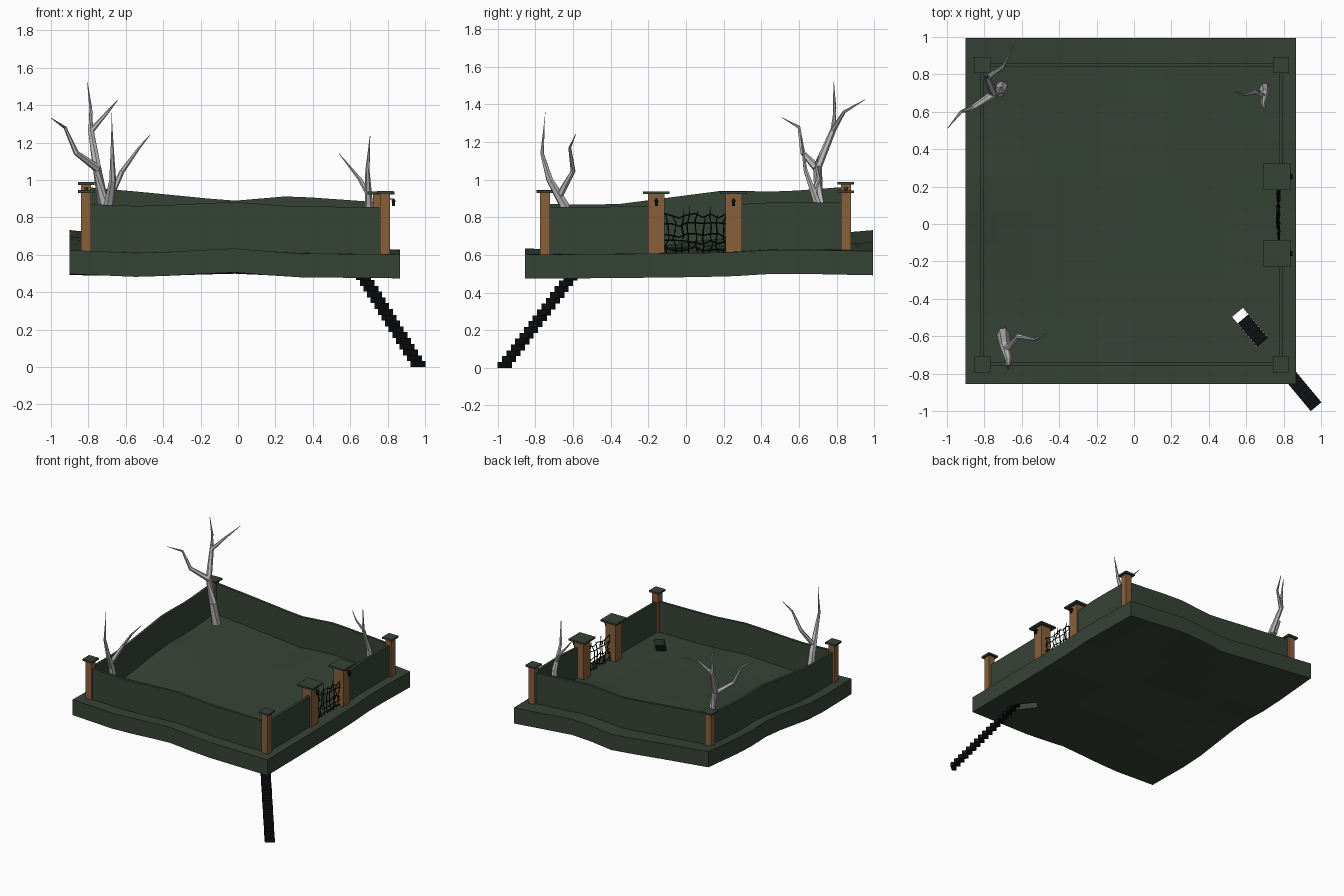
import bpy, bmesh, math, random
from mathutils import Vector, Matrix

if "Cube" in bpy.data.objects:
    bpy.data.objects.remove(bpy.data.objects["Cube"])

random.seed(4)

def material(name, rgb):
    m = bpy.data.materials.new(name)
    m.diffuse_color = (*rgb, 1)
    m.use_nodes = True
    m.node_tree.nodes["Principled BSDF"].inputs["Base Color"].default_value = m.diffuse_color
    return m

GREEN = material("dark_moss_green", (0.037, 0.056, 0.037))
BROWN = material("pillar_brown", (0.25, 0.115, 0.044))
GREY = material("dead_wood_grey", (0.50, 0.49, 0.49))
BLACK = material("iron_black", (0.004, 0.005, 0.006))

def finish(name, bm, mat):
    bmesh.ops.recalc_face_normals(bm, faces=bm.faces)
    me = bpy.data.meshes.new(name)
    bm.to_mesh(me)
    bm.free()
    me.materials.append(mat)
    ob = bpy.data.objects.new(name, me)
    bpy.context.collection.objects.link(ob)
    return ob

def box(bm, centre, size, angle=0):
    m = Matrix.Translation(centre) @ Matrix.Rotation(angle, 4, 'Z') @ Matrix.Diagonal((*size, 1))
    bmesh.ops.create_cube(bm, size=1, matrix=m)

def tube(bm, pts, radii, sides=6):
    pts = [Vector(p) for p in pts]
    rings = []
    for i, p in enumerate(pts):
        d = pts[min(i + 1, len(pts) - 1)] - pts[max(i - 1, 0)]
        q = d.to_track_quat('Z', 'Y')
        rings.append([bm.verts.new(p + q @ Vector((radii[i] * math.cos(a), radii[i] * math.sin(a), 0)))
                      for a in (math.tau * k / sides for k in range(sides))])
    for a, b in zip(rings, rings[1:]):
        for k in range(sides):
            n = (k + 1) % sides
            bm.faces.new((a[k], a[n], b[n], b[k]))
    bm.faces.new(rings[0][::-1])
    bm.faces.new(rings[-1])

# Rolling ground height, interpolated from a coarse control grid
GX = [-0.90, -0.50, -0.03, 0.28, 0.865]
GY = [-0.855, -0.38, 0.20, 0.50, 0.995]
GZ = [[0.625, 0.608, 0.635, 0.608, 0.602],
      [0.618, 0.615, 0.625, 0.615, 0.605],
      [0.700, 0.665, 0.640, 0.630, 0.612],
      [0.690, 0.670, 0.640, 0.645, 0.630],
      [0.732, 0.690, 0.637, 0.672, 0.620]]

def locate(grid, v):
    v = min(max(v, grid[0]), grid[-1])
    i = max(k for k in range(len(grid) - 1) if grid[k] <= v)
    return i, (v - grid[i]) / (grid[i + 1] - grid[i])

def ground(x, y):
    i, s = locate(GX, x)
    j, t = locate(GY, y)
    low = GZ[j][i] * (1 - s) + GZ[j][i + 1] * s
    high = GZ[j + 1][i] * (1 - s) + GZ[j + 1][i + 1] * s
    return low * (1 - t) + high * t

# Ground slab
def spread(a, b, n):
    return [a + (b - a) * k / n for k in range(n + 1)]

bm = bmesh.new()
xs, ys = spread(GX[0], GX[-1], 10), spread(GY[0], GY[-1], 10)
grid = [[bm.verts.new((x, y, ground(x, y) - 0.128)) for x in xs] for y in ys]
faces = [bm.faces.new((grid[j][i], grid[j][i + 1], grid[j + 1][i + 1], grid[j + 1][i]))
         for j in range(10) for i in range(10)]
up = bmesh.ops.extrude_face_region(bm, geom=faces, use_keep_orig=True)
for v in up["geom"]:
    if isinstance(v, bmesh.types.BMVert):
        v.co.z += 0.128
slab = finish("ground_slab", bm, GREEN)

# Stair opening cut through the slab
stair_dir = Vector((-0.412, 0.495, 0)).normalized()
stair_angle = math.atan2(stair_dir.y, stair_dir.x)
bm = bmesh.new()
box(bm, (0.62, -0.552, 0.55), (0.208, 0.076, 0.6), stair_angle)
cutter = finish("stair_opening_cutter", bm, GREEN)
cutter.hide_render = True
mod = slab.modifiers.new("stair_opening", 'BOOLEAN')
mod.operation, mod.solver, mod.object = 'DIFFERENCE', 'EXACT', cutter
bpy.context.view_layer.objects.active = slab
bpy.ops.object.modifier_apply(modifier=mod.name)
bpy.data.objects.remove(cutter)

# Staircase of small overlapping blocks
bm = bmesh.new()
rise = 0.031
for k in range(20):
    z = (k + 0.5) * rise
    box(bm, Vector((0.962, -0.963, z)) + stair_dir * (k * rise * 0.976),
        (0.036, 0.074, rise), stair_angle)
finish("staircase", bm, BLACK)

# Enclosing walls following the ground
def wall(name, a, b, n, thick=0.02, height=0.25):
    bm = bmesh.new()
    a, b = Vector(a), Vector(b)
    side = (b - a).normalized().orthogonal() * thick / 2
    rings = []
    for k in range(n + 1):
        p = a.lerp(b, k / n)
        g = ground(p.x, p.y)
        rings.append([bm.verts.new((p.x + s * side.x, p.y + s * side.y, g + h))
                      for s, h in ((-1, -0.02), (1, -0.02), (1, height), (-1, height))])
    for r, q in zip(rings, rings[1:]):
        for i in range(4):
            j = (i + 1) % 4
            bm.faces.new((r[i], r[j], q[j], q[i]))
    bm.faces.new(rings[0])
    bm.faces.new(rings[-1])
    finish(name, bm, GREEN)

L, R, F, B = -0.812, 0.786, -0.75, 0.85
wall("front_wall", (L, F), (R, F), 12)
wall("back_wall", (L, B), (R, B), 12)
wall("left_wall", (L, F), (L, B), 12)
wall("right_wall_front", (R, F), (R, -0.15), 5)
wall("right_wall_back", (R, 0.26), (R, B), 5)

# Pillars with flat caps
def pillar(name, x, y, width, cap, top):
    base = ground(x, y) - 0.03
    bm = bmesh.new()
    box(bm, (x, y, (base + top - 0.012) / 2), (width, width, top - 0.012 - base))
    finish(name, bm, BROWN)
    bm = bmesh.new()
    box(bm, (x, y, top - 0.007), (cap, cap, 0.014))
    finish(name + "_cap", bm, GREEN)

for name, x, y, top in (("front_left", L, F, 0.945), ("front_right", R, F, 0.942),
                        ("back_left", L, B, 0.988), ("back_right", R, B, 0.942)):
    pillar(name + "_pillar", x, y, 0.054, 0.088, top)

# Gate pillars, each with a hanging lantern
for name, y in (("front", -0.158), ("back", 0.253)):
    pillar(name + "_gate_pillar", 0.765, y, 0.088, 0.143, 0.937)
    bm = bmesh.new()
    box(bm, (0.832, y, 0.872), (0.016, 0.016, 0.024))
    bmesh.ops.create_cone(bm, cap_ends=True, segments=4, radius1=0.02, radius2=0.003, depth=0.016,
                          matrix=Matrix.Translation((0.832, y, 0.892)) @ Matrix.Rotation(math.pi / 4, 4, 'Z'))
    tube(bm, [(0.805, y, 0.897), (0.834, y, 0.899)], [0.003, 0.003], 4)
    finish(name + "_lantern", bm, BLACK)

# Twisted iron gate: wavy uprights and crooked rails
bm = bmesh.new()
def jit(a):
    return random.uniform(-a, a)
for k in range(9):
    y = -0.10 + k * 0.0385
    top = 0.80 + 0.07 * random.random()
    tube(bm, [(0.772 + jit(0.01), y + jit(0.012), z) for z in spread(0.605, top, 5)], [0.0045] * 5 + [0.002], 4)
for z in (0.635, 0.665, 0.70, 0.76, 0.81):
    tube(bm, [(0.772 + jit(0.008), y, z + jit(0.014)) for y in spread(-0.12, 0.215, 8)], [0.004] * 9, 4)
finish("iron_gate", bm, BLACK)

# Dead trees: each limb is a tapered six-sided tube
def tree(name, limbs):
    bm = bmesh.new()
    for r, pts in limbs:
        n = len(pts) - 1
        tube(bm, pts, [r * (1 - k / n) + 0.0015 for k in range(n + 1)])
    finish(name, bm, GREY)

tree("back_left_tree", [
    (0.036, [(-0.70, 0.74, 0.60), (-0.72, 0.705, 0.87), (-0.755, 0.70, 1.07),
             (-0.787, 0.785, 1.27), (-0.787, 0.79, 1.38), (-0.805, 0.785, 1.52)]),
    (0.014, [(-0.787, 0.78, 1.26), (-0.70, 0.84, 1.36), (-0.645, 0.95, 1.425)]),
    (0.020, [(-0.75, 0.695, 1.06), (-0.865, 0.62, 1.145), (-0.925, 0.60, 1.28), (-0.998, 0.51, 1.33)])])
tree("front_left_tree", [
    (0.034, [(-0.70, -0.58, 0.58), (-0.69, -0.65, 0.87), (-0.67, -0.725, 1.0),
             (-0.672, -0.765, 1.14), (-0.675, -0.748, 1.36)]),
    (0.018, [(-0.68, -0.67, 0.92), (-0.62, -0.60, 1.045), (-0.53, -0.618, 1.17), (-0.468, -0.585, 1.243)])])
tree("back_right_tree", [
    (0.030, [(0.70, 0.73, 0.58), (0.70, 0.70, 0.87), (0.692, 0.635, 1.05), (0.706, 0.61, 1.235)]),
    (0.014, [(0.695, 0.68, 0.93), (0.65, 0.705, 1.005), (0.59, 0.69, 1.08), (0.54, 0.71, 1.14)])])
